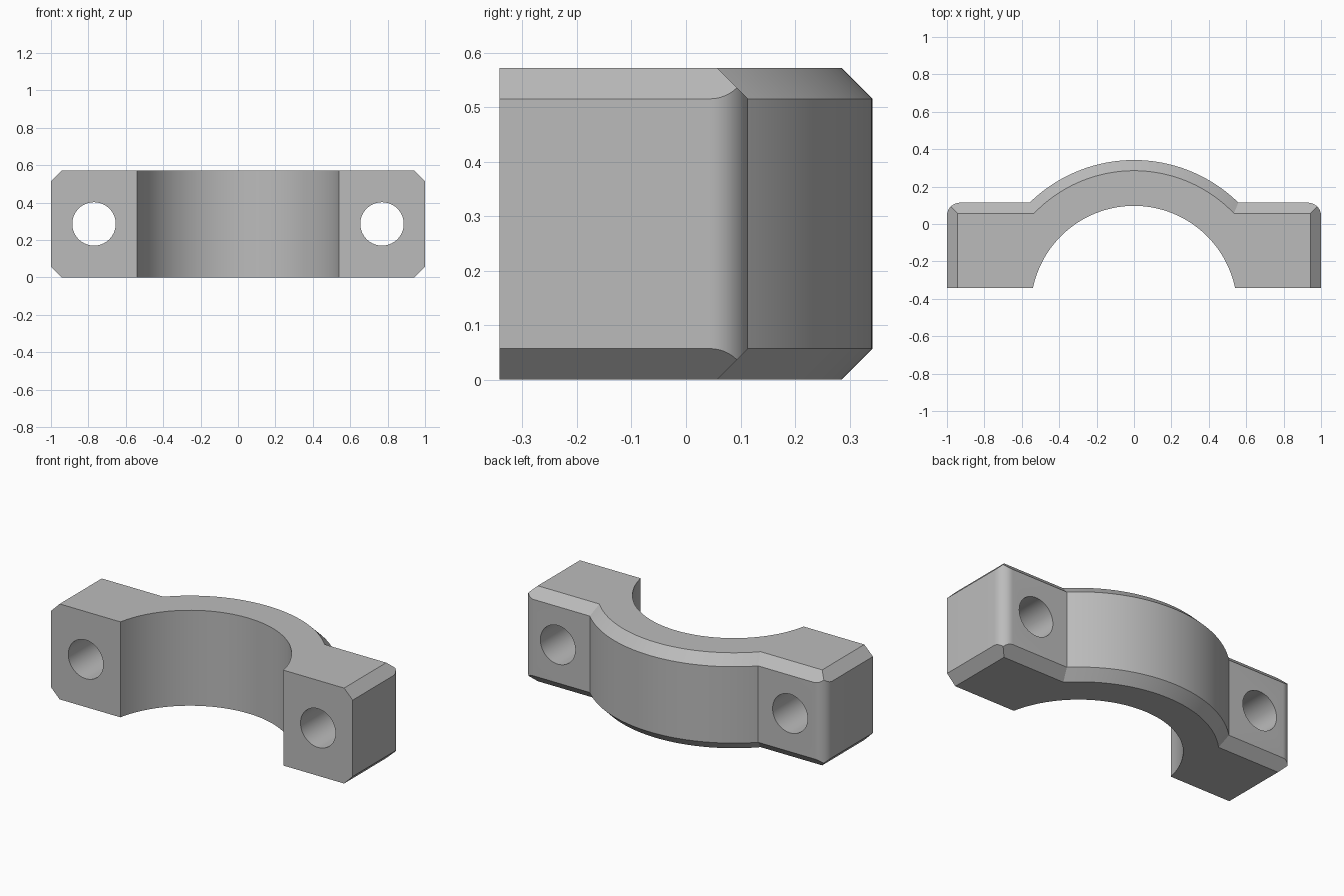
import bpy, bmesh
from math import sin, cos, asin, sqrt, pi, radians

if "Cube" in bpy.data.objects:
    bpy.data.objects.remove(bpy.data.objects["Cube"], do_unlink=True)

HEIGHT, CHAMFER, FILLET = 0.572, 0.057, 0.07
FRONT, EAR_BACK = -0.342, 0.114       # y limits of the bolt ears
AXIS_Y, BORE, OUTER = -0.455, 0.552, 0.797
ARC_STEPS, FILLET_STEPS = 64, 12

metal = bpy.data.materials.new("plain grey metal")
metal.use_nodes = True
grey = (0.5, 0.5, 0.5, 1)
metal.diffuse_color = grey
metal.node_tree.nodes["Principled BSDF"].inputs["Base Color"].default_value = grey


def arc(radius, y_end):
    """Points of an arc about the bore axis, from +x to -x, ending at y_end."""
    half = asin(sqrt(radius ** 2 - (y_end - AXIS_Y) ** 2) / radius)
    angles = [half * (1 - 2 * i / ARC_STEPS) for i in range(ARC_STEPS + 1)]
    return [(radius * sin(a), AXIS_Y + radius * cos(a)) for a in angles]


# Outline entries: (full point, point on the chamfered cap, chamfer drop)
right_ear = [((1, FRONT), (1 - CHAMFER, FRONT), CHAMFER)]
for i in range(FILLET_STEPS + 1):
    a = pi / 2 * i / FILLET_STEPS
    dx, dy = FILLET * (1 - cos(a)), FILLET * (1 - sin(a))
    right_ear.append(((1 - dx, EAR_BACK - dy),
                      (1 - CHAMFER, EAR_BACK - CHAMFER),
                      CHAMFER - min(dx, dy)))
left_ear = [((-p[0], p[1]), (-q[0], q[1]), d) for p, q, d in reversed(right_ear)]
crown = [(p, q, CHAMFER) for p, q in
         zip(arc(OUTER, EAR_BACK), arc(OUTER - CHAMFER, EAR_BACK - CHAMFER))]
bore = [(p, p, CHAMFER) for p in reversed(arc(BORE, FRONT))]
outline = right_ear + crown + left_ear + bore

# Body: four stacked rings joined by walls and closed by caps
bm = bmesh.new()
rings = [
    [bm.verts.new((*q, 0)) for p, q, d in outline],
    [bm.verts.new((*p, d)) for p, q, d in outline],
    [bm.verts.new((*p, HEIGHT - d)) for p, q, d in outline],
    [bm.verts.new((*q, HEIGHT)) for p, q, d in outline],
]
count = len(outline)
for low, high in zip(rings, rings[1:]):
    for i in range(count):
        j = (i + 1) % count
        bm.faces.new((low[i], low[j], high[j], high[i]))
bm.faces.new(list(reversed(rings[0])))
bm.faces.new(rings[3])
bmesh.ops.remove_doubles(bm, verts=bm.verts, dist=1e-5)
bmesh.ops.recalc_face_normals(bm, faces=bm.faces)
mesh = bpy.data.meshes.new("bearing_cap")
bm.to_mesh(mesh)
bm.free()
mesh.materials.append(metal)
cap = bpy.data.objects.new("bearing_cap", mesh)
bpy.context.collection.objects.link(cap)

# Bolt holes through both ears
for side, name in ((1, "left"), (-1, "right")):
    bpy.ops.mesh.primitive_cylinder_add(vertices=64, radius=0.116, depth=2,
                                        location=(side * 0.77, 0, HEIGHT / 2),
                                        rotation=(pi / 2, 0, 0))
    cutter = bpy.context.object
    cutter.name = name + "_bolt_hole_cutter"
    cutter.data.materials.append(metal)
    hole = cap.modifiers.new(name + " bolt hole", "BOOLEAN")
    hole.operation, hole.solver, hole.object = "DIFFERENCE", "EXACT", cutter
    bpy.ops.object.select_all(action="DESELECT")
    cap.select_set(True)
    bpy.context.view_layer.objects.active = cap
    bpy.ops.object.modifier_apply(modifier=hole.name)
    bpy.data.objects.remove(cutter, do_unlink=True)

bpy.ops.object.shade_smooth_by_angle(angle=radians(25))
